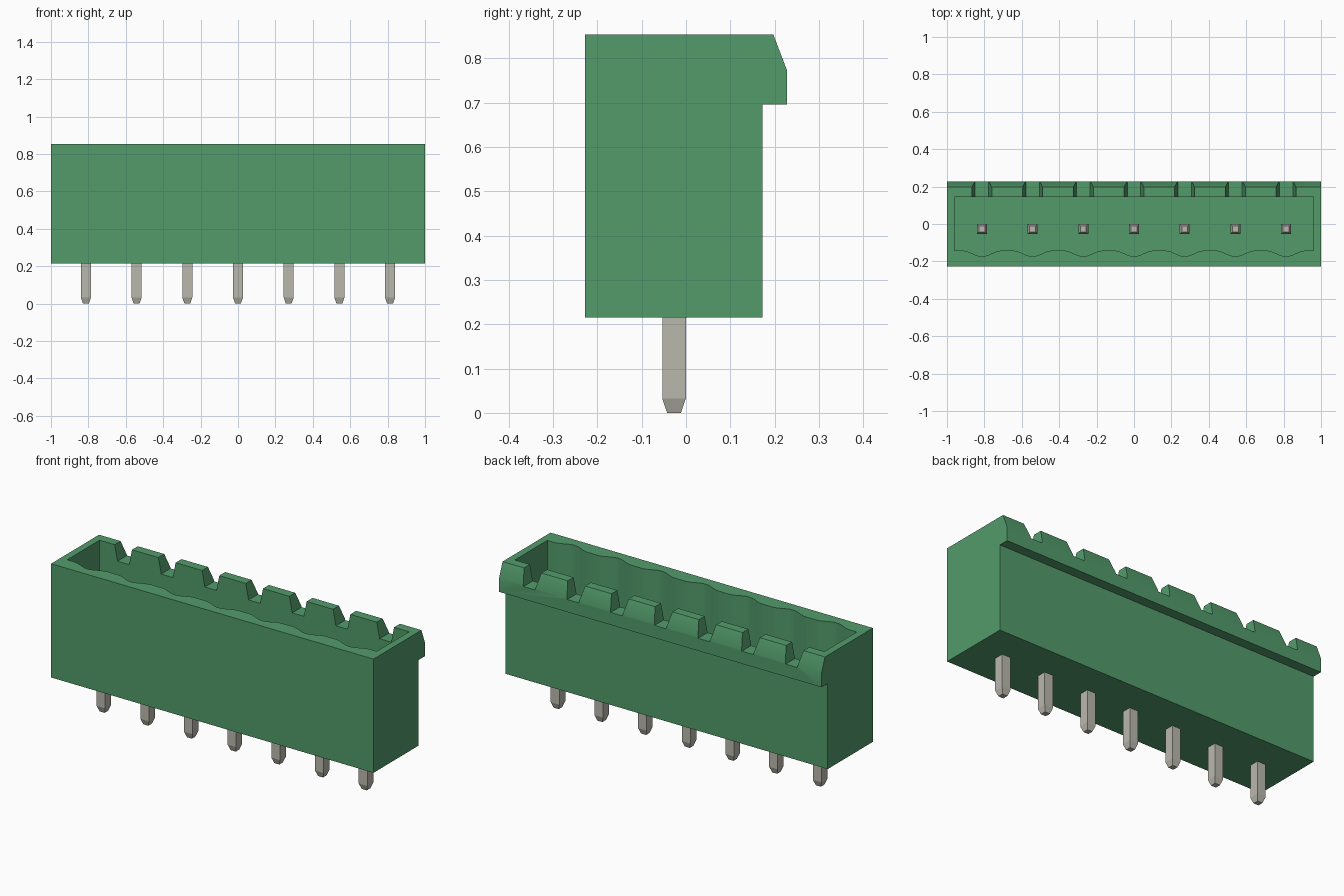
import bpy, bmesh, math

if "Cube" in bpy.data.objects:
    bpy.data.objects.remove(bpy.data.objects["Cube"])

PIN_X = [0.271 * (i - 3) for i in range(7)]
PIN_Y = -0.027
FLOOR_Z = 0.36


def material(name, rgb, metallic=0.0):
    m = bpy.data.materials.new(name)
    m.use_nodes = True
    m.diffuse_color = (*rgb, 1)
    bsdf = m.node_tree.nodes["Principled BSDF"]
    bsdf.inputs["Base Color"].default_value = (*rgb, 1)
    bsdf.inputs["Roughness"].default_value = 0.6
    return m


GREEN = material("green plastic", (0.085, 0.33, 0.146))
TIN = material("tinned metal", (0.49, 0.48, 0.42))


def add_prism(bm, points, offset):
    """Extrude a flat outline by an offset vector."""
    face = bm.faces.new([bm.verts.new(p) for p in points])
    new = bmesh.ops.extrude_face_region(bm, geom=[face], use_keep_orig=True)["geom"]
    bmesh.ops.translate(bm, vec=offset, verts=[g for g in new if isinstance(g, bmesh.types.BMVert)])


def make_object(name, bm, mat):
    bmesh.ops.recalc_face_normals(bm, faces=bm.faces[:])
    mesh = bpy.data.meshes.new(name)
    bm.to_mesh(mesh)
    bm.free()
    mesh.materials.append(mat)
    ob = bpy.data.objects.new(name, mesh)
    bpy.context.collection.objects.link(ob)
    return ob


def activate(ob):
    bpy.ops.object.select_all(action="DESELECT")
    ob.select_set(True)
    bpy.context.view_layer.objects.active = ob


def cut(target, cutter):
    cutter.hide_render = True
    mod = target.modifiers.new("cut", "BOOLEAN")
    mod.operation = "DIFFERENCE"
    mod.solver = "EXACT"
    mod.object = cutter
    activate(target)
    bpy.ops.object.modifier_apply(modifier=mod.name)
    bpy.data.objects.remove(cutter)


# Housing: side profile with the chamfered latch lip along the back
profile = [(-0.228, 0.215), (0.173, 0.215), (0.173, 0.695), (0.228, 0.695),
           (0.228, 0.772), (0.197, 0.853), (-0.228, 0.853)]
bm = bmesh.new()
add_prism(bm, [(-1, y, z) for y, z in profile], (2, 0, 0))
housing = make_object("housing", bm, GREEN)

# Socket cavity with a scalloped front wall, one scallop for each pin
R = 0.105
outline = [(0.96, 0.145), (-0.96, 0.145), (-0.96, -0.142)]
for px in PIN_X:
    for k in range(-6, 7):
        d = R * k / 6
        outline.append((px + d, -0.142 - 0.0155 * (1 + math.cos(math.pi * d / R))))
outline.append((0.96, -0.142))
bm = bmesh.new()
add_prism(bm, [(x, y, FLOOR_Z) for x, y in outline], (0, 0, 0.6))
cut(housing, make_object("cavity_cutter", bm, GREEN))

# Flared notches through the back rim
bm = bmesh.new()
for px in PIN_X:
    shape = [(-0.036, 0.765), (0.036, 0.765), (0.063, 0.9), (-0.063, 0.9)]
    add_prism(bm, [(px + x, 0.1, z) for x, z in shape], (0, 0.2, 0))
cut(housing, make_object("notch_cutter", bm, GREEN))
activate(housing)
bpy.ops.object.shade_smooth_by_angle(angle=math.radians(25))

# Square contact pins with tapered ends
for i, px in enumerate(PIN_X):
    bm = bmesh.new()
    rings = []
    for z, h in [(0, 0.0155), (0.032, 0.0265), (0.63, 0.0265), (0.662, 0.0155)]:
        rings.append([bm.verts.new((px + sx * h, PIN_Y + sy * h, z))
                      for sx, sy in [(-1, -1), (1, -1), (1, 1), (-1, 1)]])
    for lo, hi in zip(rings, rings[1:]):
        for k in range(4):
            n = (k + 1) % 4
            bm.faces.new([lo[k], lo[n], hi[n], hi[k]])
    bm.faces.new(rings[0])
    bm.faces.new(rings[-1])
    make_object(f"contact_pin_{i + 1}", bm, TIN)
